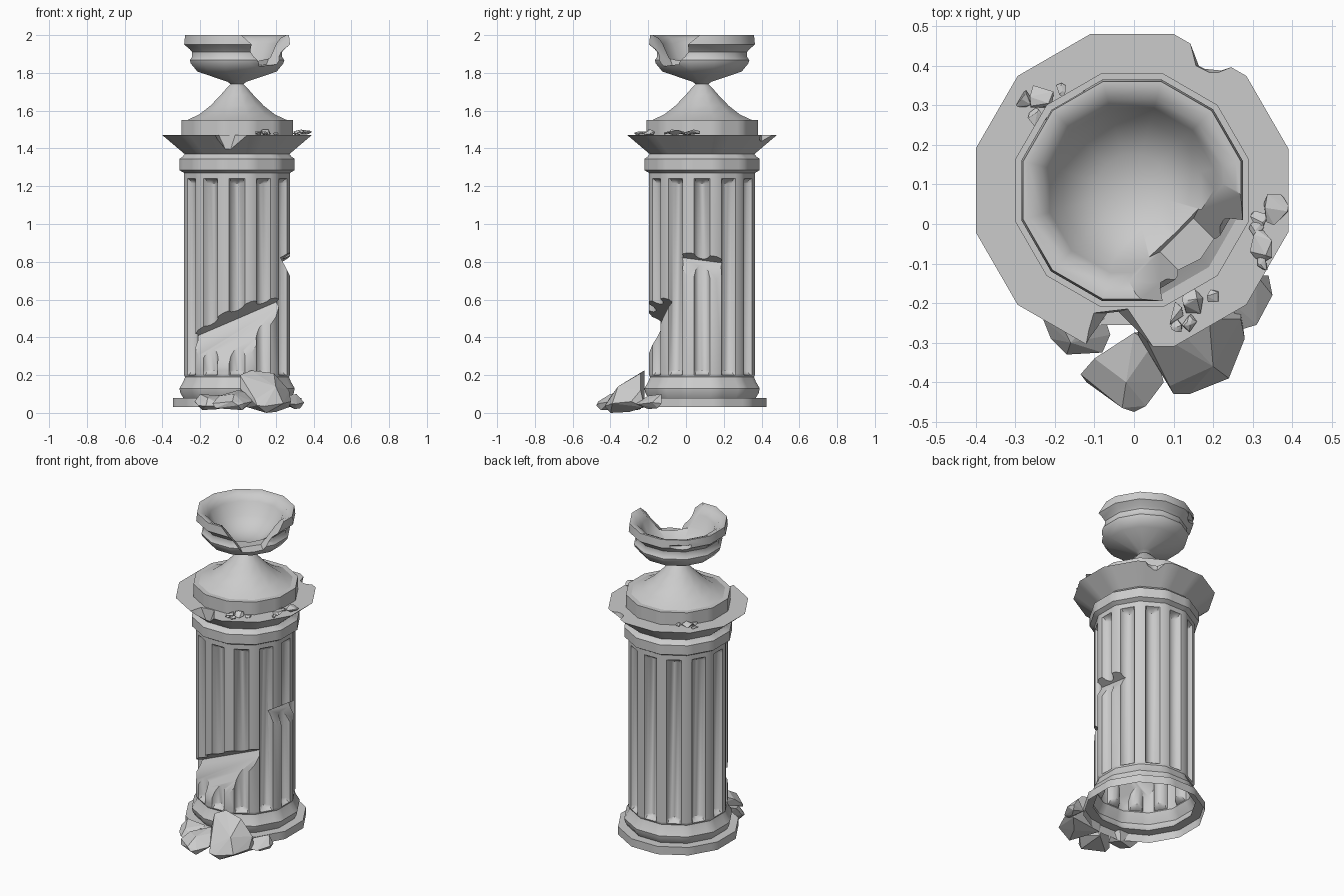
import bpy, bmesh, math, random
from mathutils import Vector

if "Cube" in bpy.data.objects:
    bpy.data.objects.remove(bpy.data.objects["Cube"])

CX, CY = -0.005, 0.085            # axis of the pillar
K = math.cos(math.radians(15))    # 12-gon apothem / radius


def make(name, bm, smooth=True):
    bmesh.ops.recalc_face_normals(bm, faces=bm.faces)
    me = bpy.data.meshes.new(name)
    bm.to_mesh(me)
    bm.free()
    ob = bpy.data.objects.new(name, me)
    bpy.context.collection.objects.link(ob)
    if smooth:
        shade(ob)
    return ob


def shade(ob):
    bpy.ops.object.select_all(action='DESELECT')
    ob.select_set(True)
    bpy.context.view_layer.objects.active = ob
    bpy.ops.object.shade_smooth_by_angle(angle=math.radians(38))


def loft(name, rings):
    """Bridge a list of rings of points and cap both ends."""
    bm = bmesh.new()
    vs = [[bm.verts.new(p) for p in ring] for ring in rings]
    n = len(vs[0])
    for a, b in zip(vs, vs[1:]):
        for i in range(n):
            j = (i + 1) % n
            bm.faces.new((a[i], a[j], b[j], b[i]))
    bm.faces.new(vs[0][::-1])
    bm.faces.new(vs[-1])
    return make(name, bm, False)


def hull(name, pts, smooth=False):
    bm = bmesh.new()
    for p in pts:
        bm.verts.new(p)
    res = bmesh.ops.convex_hull(bm, input=bm.verts)
    junk = [g for g in set(res['geom_interior'] + res['geom_unused'])
            if isinstance(g, bmesh.types.BMVert)]
    bmesh.ops.delete(bm, geom=junk, context='VERTS')
    return make(name, bm, smooth)


def wedge(p0, p1, w, c):
    """Cutter with a back edge p0-p1, a wall w and a ceiling c."""
    p0, p1, w, c = map(Vector, (p0, p1, w, c))
    return hull("cutter", [p0, p1, p0 + w, p1 + w, p0 + c, p1 + c])


def prism(lo, z0, hi, z1):
    return hull("cutter", [(x, y, z0) for x, y in lo] + [(x, y, z1) for x, y in hi])


def cut(ob, cutters):
    bpy.context.view_layer.objects.active = ob
    for c in cutters:
        m = ob.modifiers.new("chip", 'BOOLEAN')
        m.operation, m.solver, m.object = 'DIFFERENCE', 'EXACT', c
        bpy.ops.object.modifier_apply(modifier=m.name)
        bpy.data.objects.remove(c)


# Fluted column: 12 sides, one flute centred on each side
SECTOR = [(-8.6, 0), (-7.2, .022), (-4, .033), (0, .037), (4, .033), (7.2, .022), (8.6, 0), (15, 0)]


def ring(ap, z, f):
    pts = []
    for s in range(12):
        for off, d in SECTOR:
            r = ap / math.cos(math.radians(off)) - d * f
            t = math.radians(s * 30 + off)
            pts.append((CX + r * math.cos(t), CY + r * math.sin(t), z))
    return pts


COLUMN = [(.34, .03, 0), (.34, .08, 0), (.285, .08, 0), (.30, .105, 0), (.305, .13, 0),
          (.285, .165, 0), (.275, .19, 0), (.28, .2, 0), (.28, .208, .6), (.28, .225, 1),
          (.28, 1.215, 1), (.28, 1.232, .6), (.28, 1.24, 0), (.28, 1.27, 0), (.305, 1.285, 0),
          (.305, 1.345, 0), (.29, 1.355, 0), (.277, 1.37, 0), (.395, 1.47, 0), (.295, 1.47, 0),
          (.295, 1.55, 0), (.27, 1.55, 0)]
column = loft("fluted_column", [ring(*p) for p in COLUMN])

# Breaks in the column: big front gash, right gash, chipped capital edges
cut(column, [
    wedge((-.4, -.05, .328), (.4, -.08, .672), (0, -.24, -.4), (0, -.3, .14)),
    wedge((.225, -.12, .835), (.225, .26, .785), (.15, 0, -.28), (.15, .0, .09)),
    prism([(-.09, -.36), (-.05, -.225), (-.02, -.36)], 1.36,
          [(-.15, -.36), (-.125, -.225), (0, -.21), (.1, -.36)], 1.52),
    prism([(.15, .52), (.17, .40), (.24, .40), (.26, .5)], 1.41,
          [(.12, .52), (.15, .40), (.2, .375), (.25, .395), (.30, .5)], 1.5),
])

# The base is open underneath
bm = bmesh.new()
bm.from_mesh(column.data)
low = [f for f in bm.faces if all(v.co.z < .0305 for v in f.verts)]
bmesh.ops.delete(bm, geom=low, context='FACES')
bm.to_mesh(column.data)
bm.free()
shade(column)

# Urn with flared foot, narrow neck and hollow bowl
URN = [(.265, 1.55), (.2, 1.58), (.14, 1.627), (.085, 1.685), (.05, 1.725), (.033, 1.74),
       (.05, 1.753), (.21, 1.807), (.245, 1.85), (.25, 1.867), (.238, 1.885), (.238, 1.91),
       (.25, 1.925), (.28, 1.95), (.275, 2.0), (.262, 2.0), (.23, 1.985), (.208, 1.955),
       (.175, 1.88), (.09, 1.825), (.02, 1.815)]
rings = []
for ap, z in URN:
    angles = [math.radians(15 + 30 * i) for i in range(12)]
    rings.append([(CX + ap / K * math.cos(t), CY + ap / K * math.sin(t), z) for t in angles])
urn = loft("urn", rings)


def diag(t, n, z):
    """Point given along / out of the broken front right side of the bowl."""
    return (CX + .7071 * (t + n), CY + .7071 * (t - n), z)


cut(urn, [
    hull("cutter", [diag(*p) for p in (
        (-.06, .16, 1.835), (.06, .16, 1.845), (-.2, .11, 2.03), (.21, .11, 2.03),
        (-.06, .42, 1.835), (.06, .42, 1.845), (-.2, .42, 2.03), (.21, .42, 2.03))]),
    hull("cutter", [(-.14, .36, 1.9), (-.22, .29, 1.9), (-.11, .36, 1.97),
                    (-.23, .26, 1.97), (-.15, .285, 1.95), (-.25, .4, 1.94)]),
])
shade(urn)

# Large fallen blocks at the front of the base
hull("fallen_block_large", [
    (.01, -.25, .2), (.07, -.22, .225), (.19, -.24, .21), (.27, -.24, .12), (.01, -.28, .13),
    (.09, -.41, .07), (.10, -.43, .04), (.14, -.43, .035), (.24, -.39, .05), (.28, -.29, .06),
    (.2, -.36, .14), (.15, -.4, 0), (.2, -.3, .005), (.05, -.25, .03), (.27, -.22, .03)])
hull("fallen_block_middle", [
    (-.135, -.38, .05), (-.1, -.34, .09), (0, -.275, .12), (.05, -.3, .11), (.075, -.4, .06),
    (.03, -.46, .05), (0, -.475, .04), (-.03, -.465, .06), (-.12, -.4, .025), (.02, -.45, .015),
    (.03, -.27, .02), (-.02, -.4, .1)])
hull("fallen_block_left", [
    (-.23, -.24, .06), (-.2, -.22, .1), (-.08, -.22, .09), (-.06, -.28, .06), (-.08, -.325, .04),
    (-.17, -.33, .035), (-.21, -.29, .04), (-.16, -.3, .08), (-.1, -.24, .02), (-.19, -.26, .015)])
hull("fallen_block_right", [
    (.34, -.13, .05), (.35, -.18, .055), (.31, -.255, .045), (.26, -.27, .05), (.25, -.2, .09),
    (.31, -.13, .1), (.3, -.2, .02), (.33, -.15, .025), (.26, -.14, .04)])

# Small rubble lying on the capital ledge
random.seed(4)
RUBBLE = [(-.28, .315, .022), (-.235, .32, .034), (-.25, .27, .02), (-.185, .335, .018),
          (.355, .04, .036), (.315, .015, .022), (.31, -.01, .02), (.325, -.055, .035),
          (.33, -.095, .02), (.1, -.225, .026), (.15, -.205, .034), (.2, -.185, .018),
          (.11, -.255, .018), (.14, -.25, .02)]
for i, (x, y, r) in enumerate(RUBBLE):
    pts = []
    for _ in range(12):
        d = Vector([random.gauss(0, 1) for _ in range(3)]).normalized() * r
        pts.append((x + d.x, y + d.y * 1.2, 1.472 + r * .4 + d.z * .5))
    hull(f"rubble_{i + 1}", pts)
